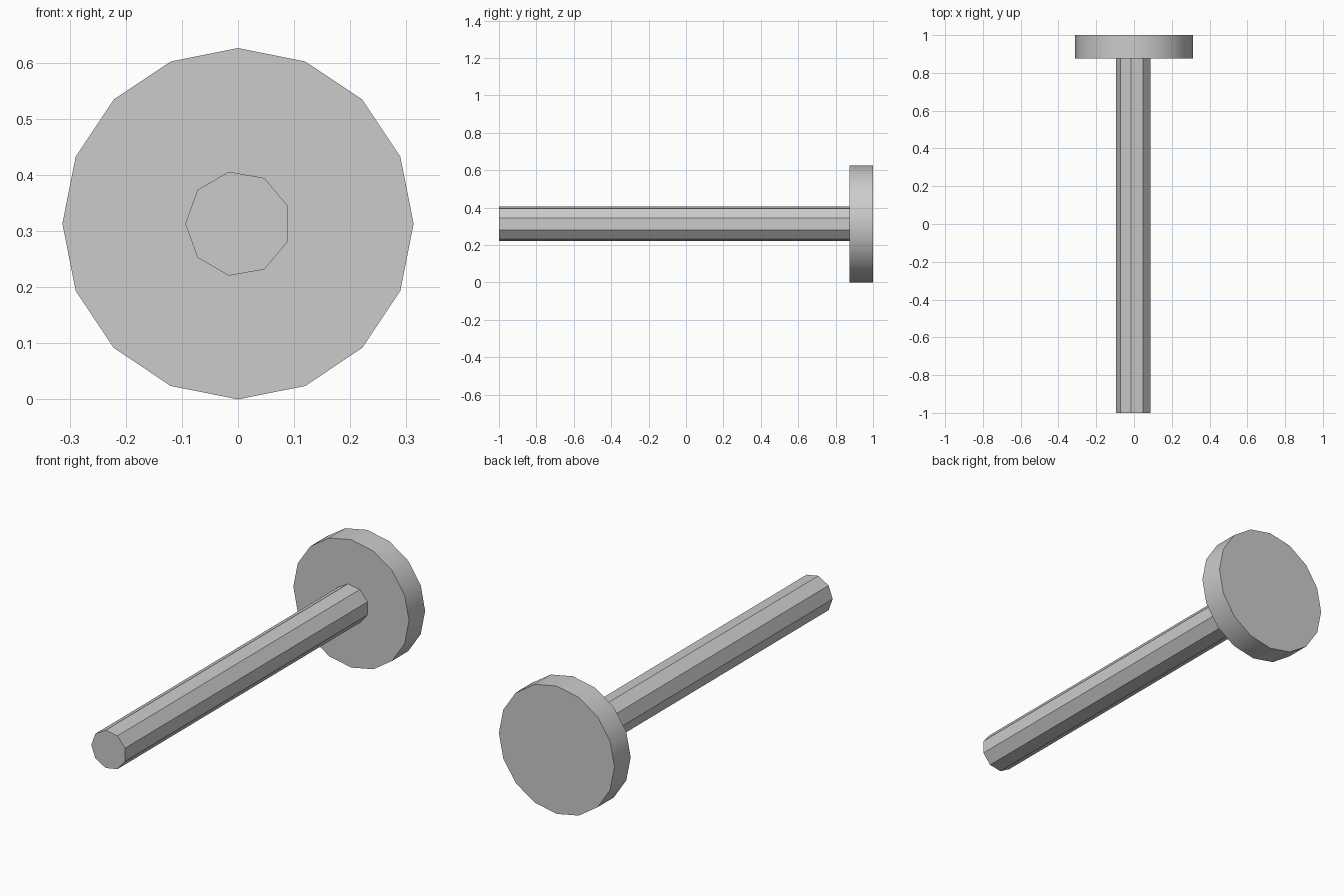
import bpy
import bmesh
from math import cos, sin, pi, radians

cube = bpy.data.objects.get("Cube")
if cube:
    bpy.data.objects.remove(cube, do_unlink=True)

AXIS_HEIGHT = 0.313

grey = bpy.data.materials.new("plain grey")
grey.use_nodes = True
colour = (0.6, 0.6, 0.6, 1)
grey.diffuse_color = colour
grey.node_tree.nodes["Principled BSDF"].inputs["Base Color"].default_value = colour


def prism(name, sides, radius, front, back):
    """Regular prism along y, with its first corner on the -x side."""
    bm = bmesh.new()
    ring = []
    for i in range(sides):
        a = pi + 2 * pi * i / sides
        ring.append(bm.verts.new((radius * cos(a), front, AXIS_HEIGHT + radius * sin(a))))
    cap = bm.faces.new(ring)
    ext = bmesh.ops.extrude_face_region(bm, geom=[cap], use_keep_orig=True)
    moved = [v for v in ext["geom"] if isinstance(v, bmesh.types.BMVert)]
    bmesh.ops.translate(bm, verts=moved, vec=(0, back - front, 0))
    bmesh.ops.recalc_face_normals(bm, faces=bm.faces[:])
    mesh = bpy.data.meshes.new(name)
    bm.to_mesh(mesh)
    bm.free()
    mesh.materials.append(grey)
    obj = bpy.data.objects.new(name, mesh)
    bpy.context.collection.objects.link(obj)
    return obj


# Nine-sided faceted shaft
prism("shaft", 9, 0.094, -1, 0.875)

# Sixteen-sided head with a smooth rim
head = prism("head", 16, 0.313, 0.875, 1)
bpy.ops.object.select_all(action='DESELECT')
head.select_set(True)
bpy.context.view_layer.objects.active = head
bpy.ops.object.shade_smooth_by_angle(angle=radians(30))
